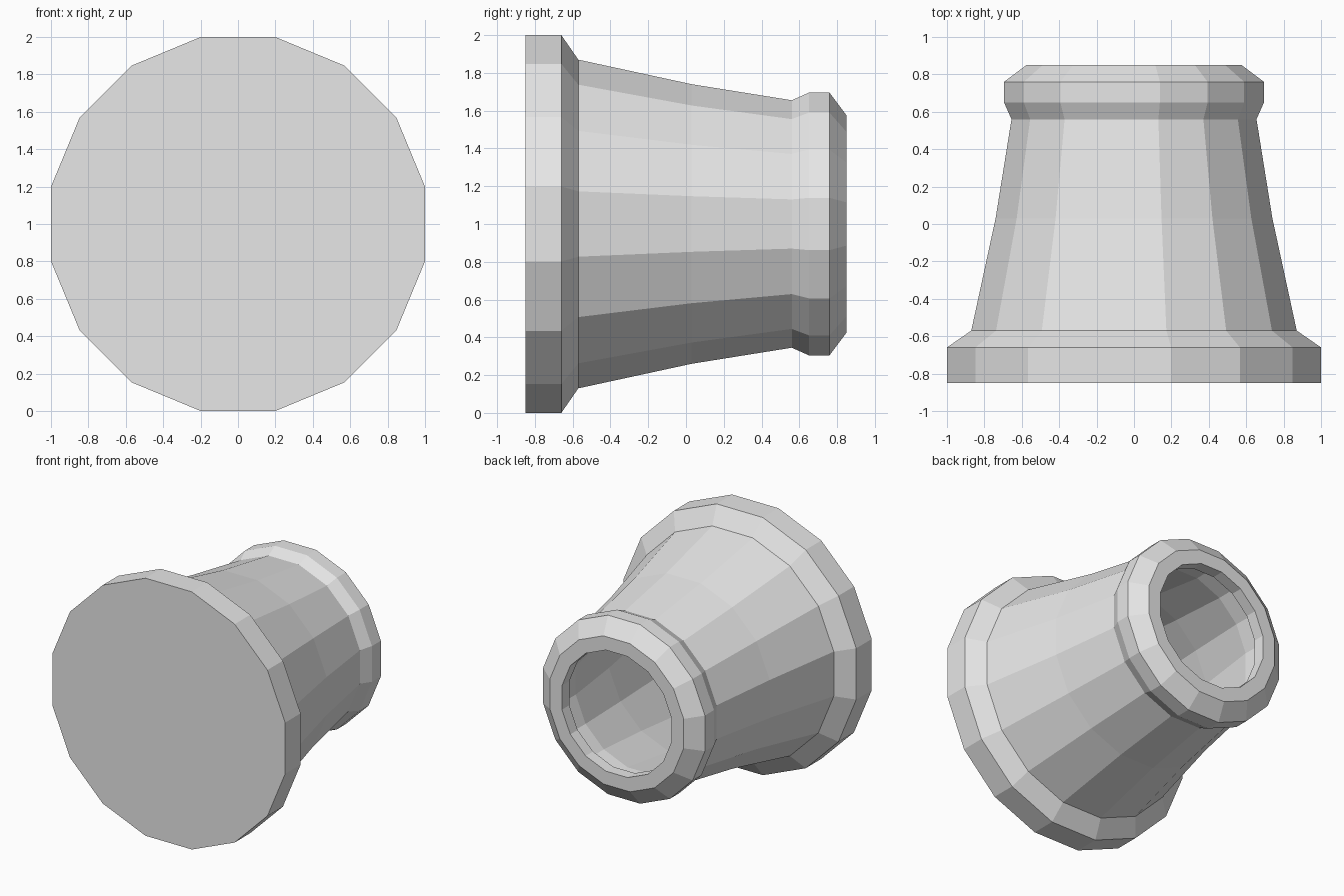
import bpy, bmesh, math

if "Cube" in bpy.data.objects:
    bpy.data.objects.remove(bpy.data.objects["Cube"])

SIDES = 16
K = 1 / math.cos(math.pi / SIDES)   # flat-to-flat radius -> corner radius

# profile along y: (y, flat radius), outer skin from base to rim, then the cavity
OUTER = [(-0.85, 1.0), (-0.66, 1.0), (-0.57, 0.87), (0.03, 0.74),
         (0.56, 0.655), (0.65, 0.695), (0.76, 0.695), (0.85, 0.575)]
INNER = [(0.85, 0.47), (0.76, 0.47), (0.70, 0.56), (0.56, 0.555),
         (0.03, 0.64), (-0.58, 0.77)]

mat = bpy.data.materials.new("light grey")
mat.diffuse_color = (0.8, 0.8, 0.8, 1)
mat.use_nodes = True
mat.node_tree.nodes["Principled BSDF"].inputs["Base Color"].default_value = mat.diffuse_color

bm = bmesh.new()


def ring(y, r):
    verts = []
    for i in range(SIDES):
        a = 2 * math.pi * (i + 0.5) / SIDES
        verts.append(bm.verts.new((r * K * math.cos(a), y, 1 + r * K * math.sin(a))))
    return verts


# hollow turned body
rings = [ring(y, r) for y, r in OUTER + INNER]
for a, b in zip(rings, rings[1:]):
    for i in range(SIDES):
        j = (i + 1) % SIDES
        bm.faces.new((a[i], a[j], b[j], b[i]))
# closed base and cavity floor
bm.faces.new(rings[0])
bm.faces.new(rings[-1])
bmesh.ops.recalc_face_normals(bm, faces=bm.faces)

mesh = bpy.data.meshes.new("hollow_nozzle")
bm.to_mesh(mesh)
bm.free()
mesh.materials.append(mat)
obj = bpy.data.objects.new("hollow_nozzle", mesh)
bpy.context.collection.objects.link(obj)
